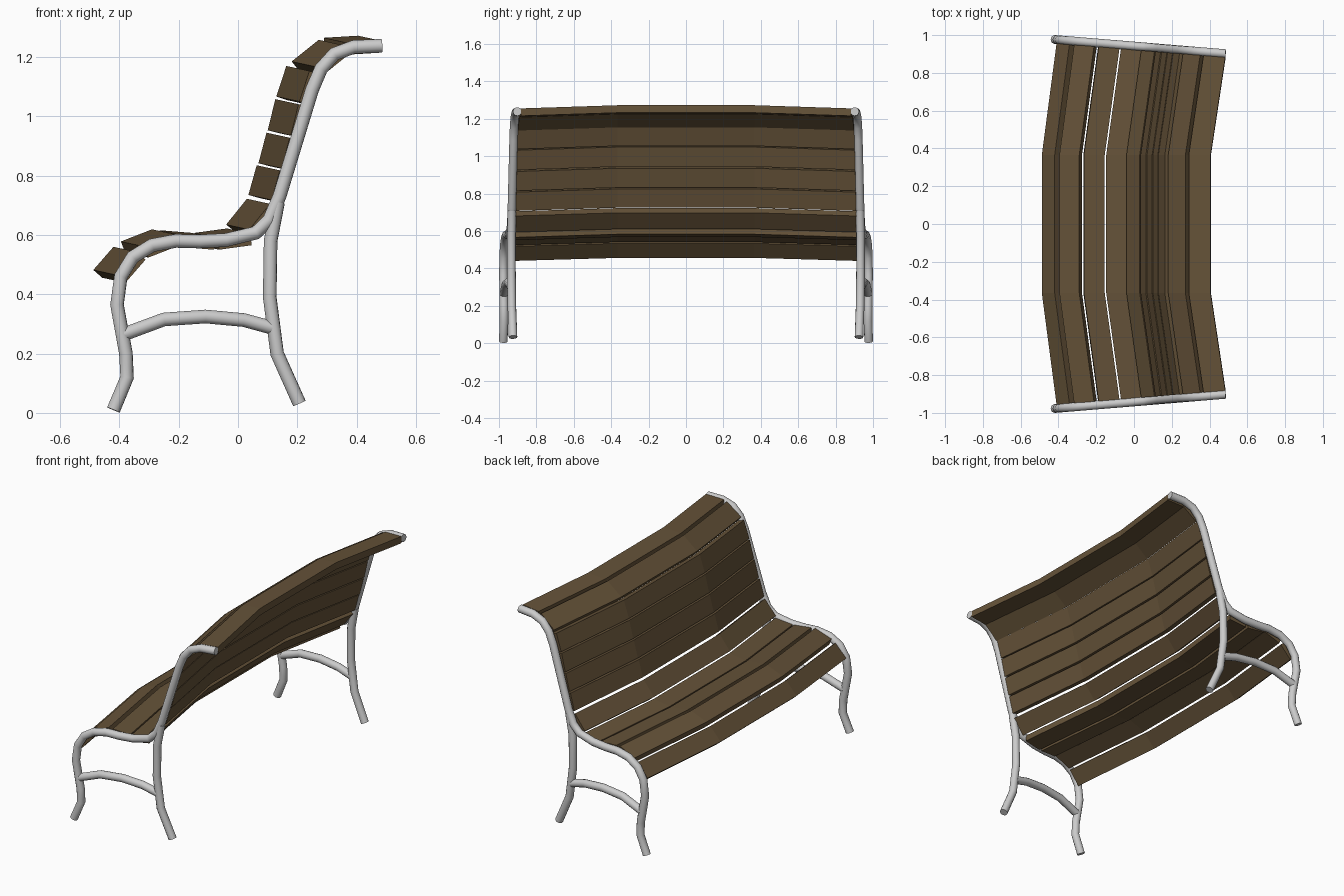
import bpy, bmesh
from mathutils import Vector

if "Cube" in bpy.data.objects:
    bpy.data.objects.remove(bpy.data.objects["Cube"])

R = 0.023          # tube radius
THICK = 0.04       # slat thickness
SHIFT = Vector((-0.078, 0.017))   # bow of the slat middle relative to its ends (x, z)


def frame_y(x):
    # the side frames lean toward each other at the back
    return 0.977 - (x + 0.42) * 0.083


def material(name, col):
    m = bpy.data.materials.new(name)
    m.diffuse_color = (*col, 1)
    m.use_nodes = True
    m.node_tree.nodes["Principled BSDF"].inputs["Base Color"].default_value = m.diffuse_color
    return m


def tube(name, pts, side):
    cu = bpy.data.curves.new(name, 'CURVE')
    cu.dimensions = '3D'
    cu.bevel_depth = R
    cu.bevel_resolution = 4
    cu.use_fill_caps = True
    sp = cu.splines.new('POLY')
    sp.points.add(len(pts) - 1)
    for p, (x, z) in zip(sp.points, pts):
        p.co = (x, side * frame_y(x), z, 1)
    sp.use_smooth = True
    ob = bpy.data.objects.new(name, cu)
    bpy.context.collection.objects.link(ob)


def slat(name, a, b, mat):
    # rectangle under the chord a-b, swept through four stations along y
    a, b = Vector(a), Vector(b)
    d = (b - a).normalized()
    n = Vector((d.y, -d.x)) * THICK
    section = [a, b, b + n, a + n]
    bm = bmesh.new()
    rings = []
    for side, end in ((-1, True), (-1, False), (1, False), (1, True)):
        ring = []
        for p in section:
            q = p - SHIFT if end else p
            y = frame_y(q.x) - R + 0.003 if end else 0.365
            ring.append(bm.verts.new((q.x, side * y, q.y)))
        rings.append(ring)
    for r0, r1 in zip(rings, rings[1:]):
        for i in range(4):
            j = (i + 1) % 4
            bm.faces.new((r0[i], r0[j], r1[j], r1[i]))
    bm.faces.new(rings[0])
    bm.faces.new(rings[-1])
    bmesh.ops.recalc_face_normals(bm, faces=bm.faces)
    me = bpy.data.meshes.new(name)
    bm.to_mesh(me)
    bm.free()
    me.materials.append(mat)
    bpy.context.collection.objects.link(bpy.data.objects.new(name, me))


# side frames: one long tube, a back leg and a brace on each side
MAIN = [(-0.42, 0.01), (-0.374, 0.12), (-0.378, 0.20), (-0.408, 0.365),
        (-0.395, 0.46), (-0.355, 0.525), (-0.29, 0.565), (-0.21, 0.58),
        (-0.13, 0.578), (-0.04, 0.583), (0.06, 0.607), (0.105, 0.65),
        (0.14, 0.73), (0.25, 1.09), (0.28, 1.16), (0.325, 1.21),
        (0.39, 1.234), (0.485, 1.238)]
BACK_LEG = [(0.135, 0.71), (0.11, 0.58), (0.107, 0.39), (0.132, 0.20), (0.207, 0.032)]
BRACE = [(-0.385, 0.265), (-0.25, 0.315), (-0.11, 0.325), (0.02, 0.313), (0.115, 0.287)]
for side, tag in ((-1, "right"), (1, "left")):
    tube("side_frame_" + tag, MAIN, side)
    tube("back_leg_" + tag, BACK_LEG, side)
    tube("leg_brace_" + tag, BRACE, side)

# wooden slats: upper edges of the middle cross-section, front to top
SLATS = [((-0.488, 0.482), (-0.42, 0.56)), ((-0.395, 0.578), (-0.29, 0.619)),
         ((-0.265, 0.616), (-0.155, 0.607)), ((-0.147, 0.607), (-0.037, 0.622)),
         ((-0.04, 0.635), (0.03, 0.722)), ((0.035, 0.735), (0.063, 0.835)),
         ((0.069, 0.842), (0.096, 0.945)), ((0.10, 0.953), (0.126, 1.058)),
         ((0.129, 1.067), (0.163, 1.17)), ((0.181, 1.185), (0.272, 1.258)),
         ((0.29, 1.265), (0.405, 1.272))]
wood = material("dark_wood", (0.13, 0.085, 0.04))
for i, (a, b) in enumerate(SLATS):
    slat(("seat_slat_" if i < 5 else "back_slat_") + str(i + 1), a, b, wood)
